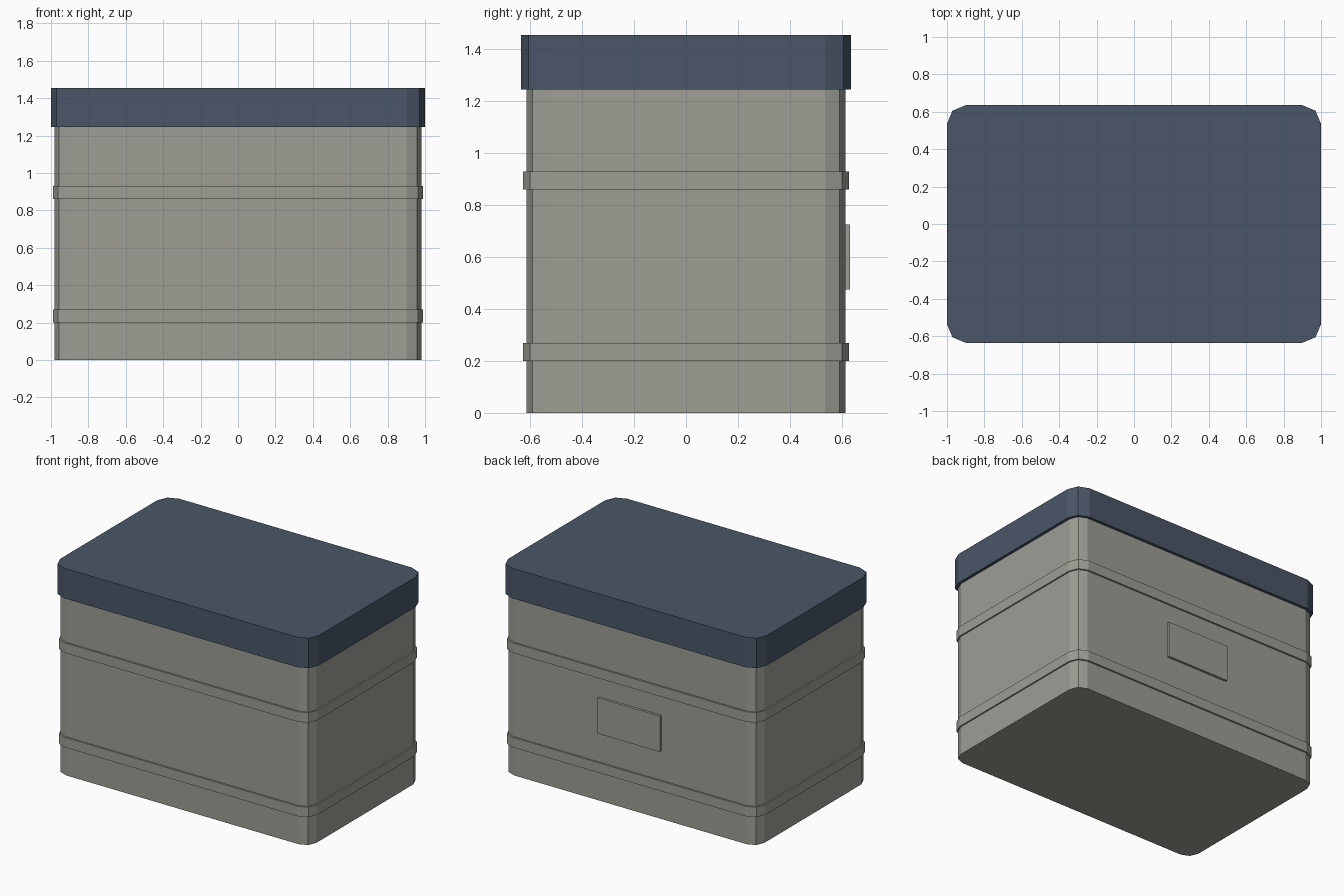
import bpy
import bmesh
from math import cos, sin, pi

cube = bpy.data.objects.get("Cube")
if cube:
    bpy.data.objects.remove(cube, do_unlink=True)


def make_material(name, colour):
    mat = bpy.data.materials.new(name)
    mat.use_nodes = True
    mat.diffuse_color = colour
    mat.node_tree.nodes["Principled BSDF"].inputs["Base Color"].default_value = colour
    return mat


def rounded_outline(hx, hy, r, segments=2):
    """Counter-clockwise rectangle outline with faceted round corners."""
    points = []
    for quarter, (sx, sy) in enumerate([(1, 1), (-1, 1), (-1, -1), (1, -1)]):
        for i in range(segments + 1):
            a = (quarter + i / segments) * pi / 2
            points.append((sx * (hx - r) + r * cos(a), sy * (hy - r) + r * sin(a)))
    return points


def prism(name, outline, z0, z1, mat):
    """Extrude a flat outline from z0 up to z1."""
    bm = bmesh.new()
    base = bm.faces.new([bm.verts.new((x, y, z0)) for x, y in outline])
    top = bmesh.ops.extrude_face_region(bm, geom=[base], use_keep_orig=True)["geom"]
    for v in top:
        if isinstance(v, bmesh.types.BMVert):
            v.co.z = z1
    bmesh.ops.recalc_face_normals(bm, faces=bm.faces[:])
    mesh = bpy.data.meshes.new(name)
    bm.to_mesh(mesh)
    bm.free()
    mesh.materials.append(mat)
    obj = bpy.data.objects.new(name, mesh)
    bpy.context.collection.objects.link(obj)
    return obj


grey = make_material("warm_grey", (0.342, 0.342, 0.305, 1))
blue = make_material("slate_blue", (0.069, 0.093, 0.136, 1))

# Box body and overhanging lid
prism("body", rounded_outline(0.98, 0.615, 0.08), 0, 1.25, grey)
prism("lid", rounded_outline(1.0, 0.635, 0.10), 1.245, 1.455, blue)

# Raised bands around the body
for name, z in (("lower_band", 0.20), ("upper_band", 0.86)):
    prism(name, rounded_outline(0.99, 0.627, 0.09), z, z + 0.07, grey)

# Label plate on the back wall
plate = [(-0.24, 0.60), (0.24, 0.60), (0.24, 0.632), (-0.24, 0.632)]
prism("back_plate", plate, 0.475, 0.725, grey)
